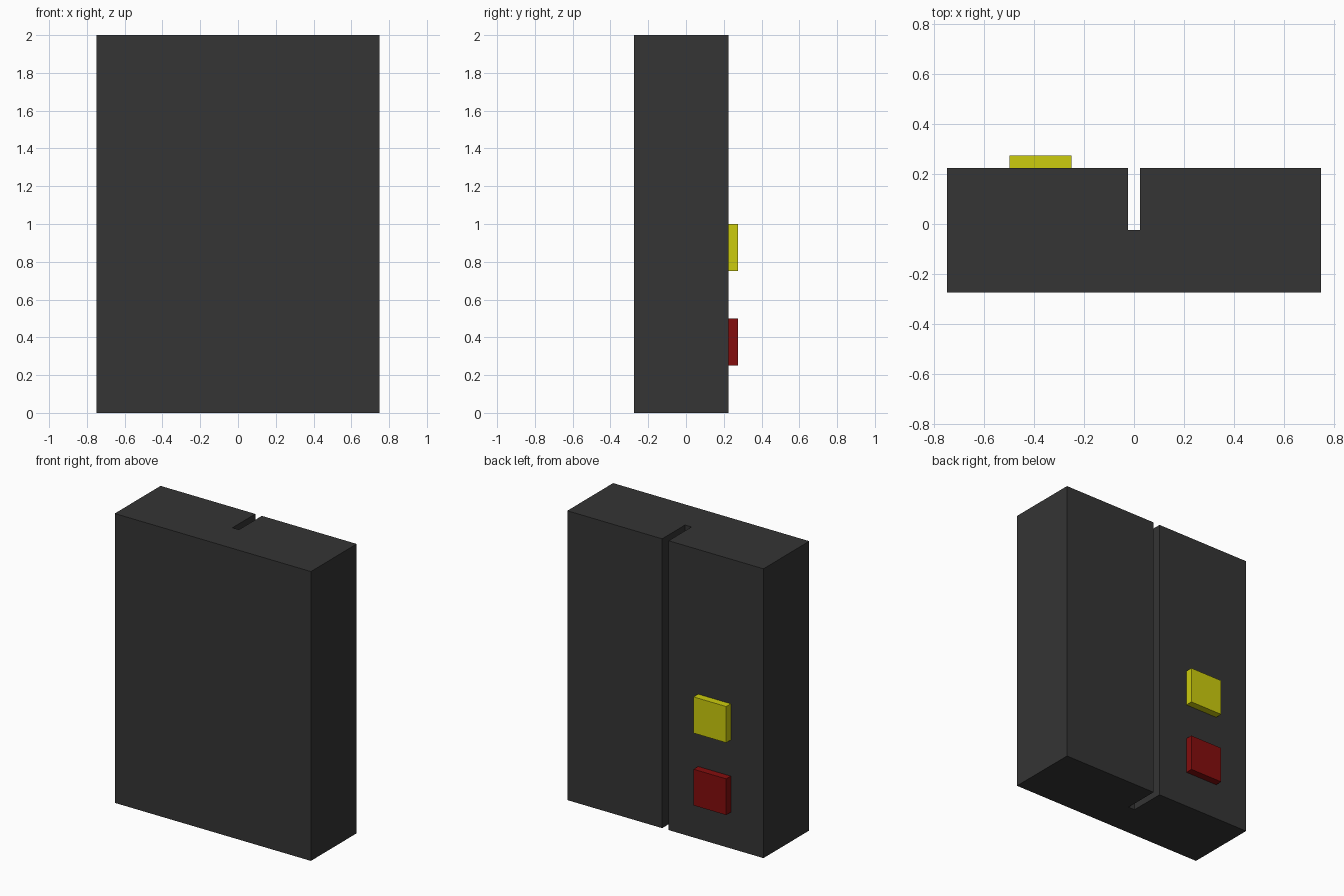
import bpy
import bmesh

cube = bpy.data.objects.get("Cube")
if cube:
    bpy.data.objects.remove(cube, do_unlink=True)


def make_material(name, rgb):
    mat = bpy.data.materials.new(name)
    mat.use_nodes = True
    color = (*rgb, 1.0)
    mat.diffuse_color = color
    bsdf = next(n for n in mat.node_tree.nodes if n.type == 'BSDF_PRINCIPLED')
    bsdf.inputs["Base Color"].default_value = color
    return mat


def extrude_outline(name, outline, z0, z1, mat):
    """Raise a plan outline (x, y) into a solid between two heights."""
    bm = bmesh.new()
    base = bm.faces.new([bm.verts.new((x, y, z0)) for x, y in outline])
    top = bmesh.ops.extrude_face_region(bm, geom=[base])
    verts = [v for v in top["geom"] if isinstance(v, bmesh.types.BMVert)]
    bmesh.ops.translate(bm, verts=verts, vec=(0, 0, z1 - z0))
    bmesh.ops.recalc_face_normals(bm, faces=bm.faces)
    mesh = bpy.data.meshes.new(name)
    bm.to_mesh(mesh)
    bm.free()
    mesh.materials.append(mat)
    obj = bpy.data.objects.new(name, mesh)
    bpy.context.collection.objects.link(obj)
    return obj


charcoal = make_material("charcoal", (0.035, 0.035, 0.035))
yellow = make_material("yellow", (0.604, 0.604, 0.004))
red = make_material("dark red", (0.231, 0.004, 0.004))

FRONT, BACK = -0.275, 0.225

# Body with a full-height slot down the middle of the back
half = [(0.75, FRONT), (0.75, BACK), (0.025, BACK), (0.025, -0.025)]
outline = half + [(-x, y) for x, y in reversed(half)]
extrude_outline("body", outline, 0.0, 2.0, charcoal)

# Square buttons on the back
button = [(-0.5, BACK), (-0.25, BACK), (-0.25, BACK + 0.05), (-0.5, BACK + 0.05)]
for name, z, mat in (("upper_button", 0.75, yellow), ("lower_button", 0.25, red)):
    extrude_outline(name, button, z, z + 0.25, mat)
